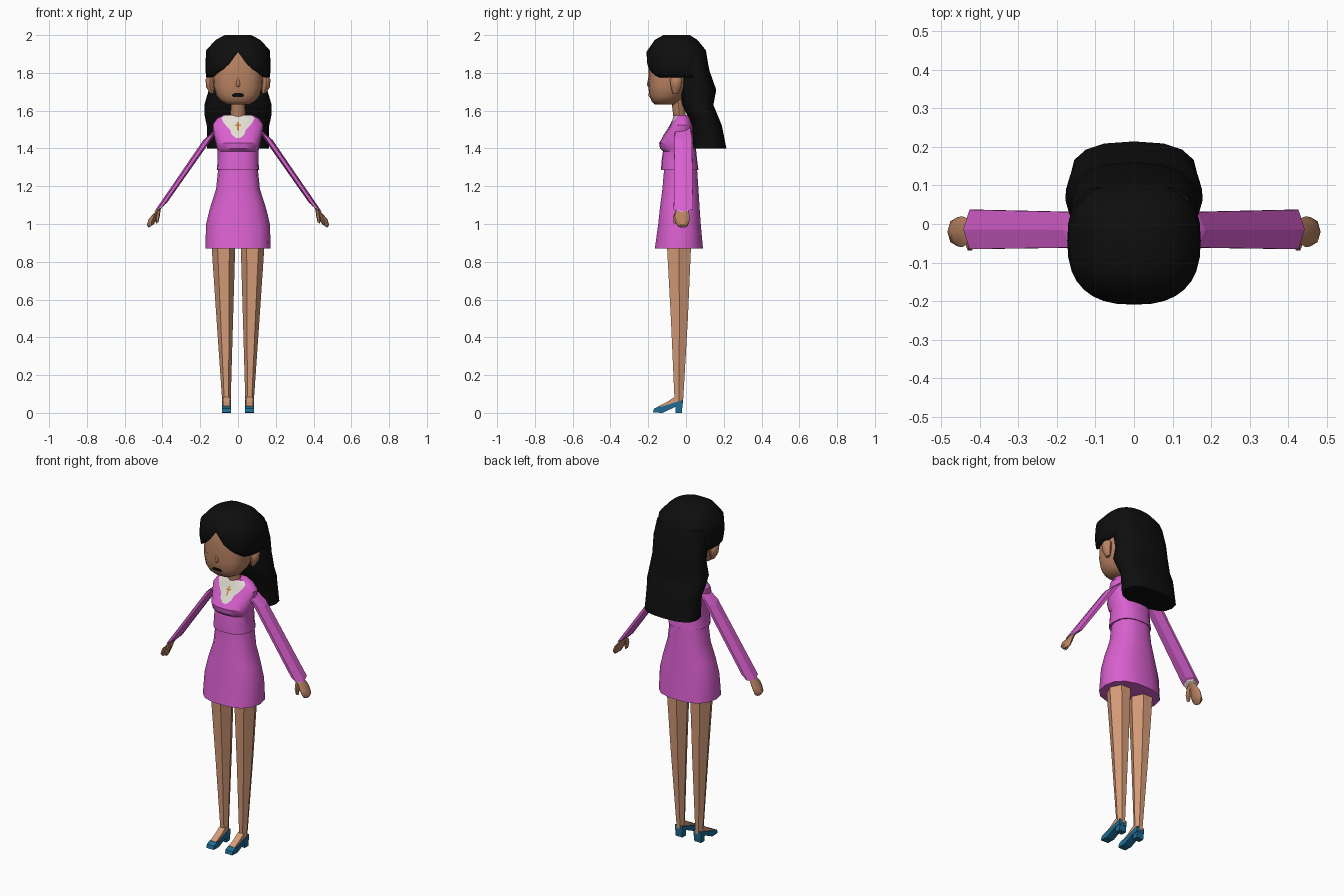
import bpy, bmesh, math
from mathutils import Vector
from mathutils.bvhtree import BVHTree

if "Cube" in bpy.data.objects:
    bpy.data.objects.remove(bpy.data.objects["Cube"])


def material(name, r, g, b):
    lin = [((c / 255 + 0.055) / 1.055) ** 2.4 if c > 10 else c / 255 / 12.92 for c in (r, g, b)]
    m = bpy.data.materials.new(name)
    m.diffuse_color = (*lin, 1)
    m.use_nodes = True
    m.node_tree.nodes["Principled BSDF"].inputs["Base Color"].default_value = m.diffuse_color
    return m


PINK = material("pink cloth", 217, 96, 207)
SKIN = material("face skin", 184, 130, 98)
LEG = material("leg skin", 214, 156, 121)
HAIR = material("black hair", 14, 14, 14)
WHITE = material("white shirt", 226, 222, 212)
BLUE = material("blue shoe", 30, 108, 148)
GOLD = material("gold", 200, 130, 60)


def finish(bm, name, mat, smooth=0):
    bmesh.ops.remove_doubles(bm, verts=bm.verts, dist=0.0005)
    bmesh.ops.recalc_face_normals(bm, faces=bm.faces)
    me = bpy.data.meshes.new(name)
    bm.to_mesh(me)
    bm.free()
    me.materials.append(mat)
    ob = bpy.data.objects.new(name, me)
    bpy.context.collection.objects.link(ob)
    if smooth:
        bpy.ops.object.select_all(action='DESELECT')
        ob.select_set(True)
        bpy.context.view_layer.objects.active = ob
        bpy.ops.object.shade_smooth_by_angle(angle=math.radians(smooth))
    return ob


def level(z, rx, y0, y1, cx=0):
    """Horizontal ring: centre and two half axes."""
    return (Vector((cx, (y0 + y1) / 2, z)), Vector((rx, 0, 0)), Vector((0, (y1 - y0) / 2, 0)))


def loft(name, rings, mat, n=16, p=2.0, smooth=0, bottom=True, shape=None):
    """Skin superellipse rings; each ring fills its half axes exactly."""
    cs = []
    for i in range(n):
        a = 2 * math.pi * i / n
        c, s = math.cos(a), math.sin(a)
        cs.append((math.copysign(abs(c) ** (2 / p), c), math.copysign(abs(s) ** (2 / p), s)))
    mx, my = max(abs(c) for c, s in cs), max(abs(s) for c, s in cs)
    bm = bmesh.new()
    rows = [[bm.verts.new(o + u * c / mx + v * s / my) for c, s in cs] for o, u, v in rings]
    for a, b in zip(rows, rows[1:]):
        for i in range(n):
            j = (i + 1) % n
            bm.faces.new((a[i], a[j], b[j], b[i]))
    bm.faces.new(rows[0])
    if bottom:
        bm.faces.new(rows[-1])
    if shape:
        for v in bm.verts:
            shape(v.co)
    return finish(bm, name, mat, smooth)


def plate(name, target, cx, rows, mat, off=0.004, cols=8):
    """Thin patch laid on the front of target; rows are (z, half width)."""
    tree = BVHTree.FromPolygons([v.co for v in target.data.vertices],
                                [p.vertices[:] for p in target.data.polygons])
    bm = bmesh.new()
    grid = []
    for z, w in rows:
        row = []
        for i in range(cols + 1):
            x = cx + w * (2 * i / cols - 1)
            hit = tree.ray_cast(Vector((x, -1, z)), Vector((0, 1, 0)))[0]
            row.append(bm.verts.new((x, (hit.y if hit else -0.03) - off, z)))
        grid.append(row)
    for a, b in zip(grid, grid[1:]):
        for i in range(cols):
            bm.faces.new((a[i], a[i + 1], b[i + 1], b[i]))
    return finish(bm, name, mat, 40)


def oval(cz, a, b, n=6):
    return [(cz + b * math.cos(math.pi * i / n), max(a * math.sin(math.pi * i / n), 0.001))
            for i in range(n + 1)]


def extrude(name, profile, x, half, mat):
    """Side profile (y, z) extruded across x."""
    bm = bmesh.new()
    f = bm.faces.new([bm.verts.new((x - half, y, z)) for y, z in profile])
    out = bmesh.ops.extrude_face_region(bm, geom=[f])
    bmesh.ops.translate(bm, vec=(2 * half, 0, 0),
                        verts=[g for g in out["geom"] if isinstance(g, bmesh.types.BMVert)])
    return finish(bm, name, mat)


# Head, neck and face details
head = loft("head", [level(1.95, .10, -.17, .03), level(1.90, .13, -.195, .06),
                     level(1.80, .135, -.198, .06), level(1.73, .13, -.2, .03),
                     level(1.68, .115, -.194, -.01), level(1.65, .092, -.182, -.04),
                     level(1.633, .06, -.165, -.06)], SKIN, 20, 2.5, 50)
loft("neck", [level(1.68, .036, -.08, -.01), level(1.55, .04, -.065, .0)], SKIN, 8, 2, 50)
loft("nose", [level(1.775, .006, -.2, -.18), level(1.735, .014, -.207, -.18),
              level(1.725, .01, -.2, -.18)], SKIN, 8, 2, 60)
plate("mouth", head, 0, [(1.694, .016), (1.688, .028), (1.68, .034), (1.673, .025)], HAIR)
for s in (-1, 1):
    plate("eye", head, s * .068, oval(1.773, .024, .010), SKIN)
    loft("ear", [level(1.78, .012, -.075, -.03, s * .148), level(1.765, .024, -.085, -.02, s * .148),
                 level(1.725, .022, -.08, -.025, s * .147), level(1.69, .010, -.07, -.04, s * .137)],
         SKIN, 8, 2, 50)


# Hair: parted cap and long back section
def hairline(co):
    if co.y < -.05:
        x = abs(co.x)
        co.z = max(co.z, 1.91 - 1.36 * x, 1.87 - .65 * x)


cap = loft("hair_cap", [level(2.0, .07, -.12, .02), level(1.975, .118, -.165, .06),
                        level(1.92, .168, -.203, .105), level(1.86, .172, -.209, .115),
                        level(1.82, .173, -.207, .122), level(1.775, .168, -.203, .13)],
           HAIR, 32, 2.5, 40, False, hairline)
mod = cap.modifiers.new("thickness", 'SOLIDIFY')
mod.thickness = .015
mod.offset = -1
loft("hair_back", [level(1.90, .15, -.03, .105), level(1.81, .165, -.035, .125),
                   level(1.71, .155, -.035, .16), level(1.63, .178, -.02, .145),
                   level(1.57, .176, .01, .17), level(1.52, .165, .03, .19),
                   level(1.40, .165, .035, .214)], HAIR, 16, 2.5, 40)

# Jacket and skirt
jacket = loft("jacket", [level(1.578, .075, -.055, .015), level(1.56, .11, -.065, .025),
                         level(1.525, .135, -.08, .035), level(1.48, .13, -.11, .042),
                         level(1.43, .118, -.142, .048), level(1.40, .112, -.138, .052),
                         level(1.385, .108, -.122, .054), level(1.33, .108, -.13, .06),
                         level(1.285, .113, -.132, .066)], PINK, 20, 2.4, 30)
loft("skirt", [level(1.30, .104, -.115, .058), level(1.185, .116, -.125, .066),
               level(1.085, .148, -.138, .072), level(1.0, .169, -.147, .078),
               level(.87, .173, -.165, .09)], PINK, 14, 2.4, 40)

# White collar and small pendant
plate("collar", jacket, 0, [(1.575, .07), (1.56, .088), (1.535, .075), (1.515, .058),
                            (1.50, .042), (1.475, .034), (1.455, .012)], WHITE)
plate("pendant_bar", jacket, 0, [(1.54, .004), (1.52, .004), (1.495, .004)], GOLD, .007, 2)
plate("pendant_cross", jacket, 0, [(1.527, .015), (1.52, .015)], GOLD, .007, 4)


# Arms with sleeves, cuffs and hands
def tube(name, s, path, mat, n=6, smooth=0):
    """Rings across the arm: (x, z, in-plane radius, y centre, y half)."""
    rings = []
    for x, z, r, yc, yh in path:
        across = Vector((s * .83, 0, -.56)) * -1
        rings.append((Vector((s * x, yc, z)), across * r, Vector((0, yh, 0))))
    return loft(name, rings, mat, n, 2, smooth)


for s in (-1, 1):
    tube("sleeve", s, [(.085, 1.525, .035, -.015, .035), (.145, 1.47, .047, -.015, .046),
                       (.41, 1.088, .039, -.014, .051)], PINK)
    tube("cuff", s, [(.39, 1.12, .028, -.018, .04), (.416, 1.08, .028, -.018, .04)], WHITE)
    tube("hand", s, [(.40, 1.105, .02, -.018, .026), (.424, 1.072, .023, -.018, .03),
                     (.445, 1.045, .033, -.02, .04), (.457, 1.012, .032, -.02, .038),
                     (.458, .99, .016, -.018, .027)], SKIN, 8, 50)
    tube("thumb", s, [(.42, 1.07, .012, -.04, .014), (.425, 1.035, .014, -.053, .015),
                      (.428, 1.005, .008, -.055, .010)], SKIN, 6, 50)

    # Legs, feet and heeled shoes
    loft("leg", [level(1.0, .066, -.11, .03, s * .08), level(.87, .062, -.10, .026, s * .077),
                 level(.50, .044, -.08, .010, s * .070), level(.05, .022, -.06, -.016, s * .061)],
         LEG, 6)
    extrude("foot", [(-.145, .02), (-.145, .036), (-.10, .058), (-.06, .085), (-.03, .085),
                     (-.03, .05), (-.07, .04)], s * .061, .019, LEG)
    extrude("shoe", [(-.175, .002), (-.17, .022), (-.145, .034), (-.125, .034), (-.06, .055),
                     (-.018, .068), (-.018, .035), (-.06, .03), (-.125, .0)], s * .061, .024, BLUE)
    extrude("shoe_heel", [(-.055, 0), (-.057, .045), (-.018, .05), (-.022, 0)],
            s * .061, .022, BLUE)
